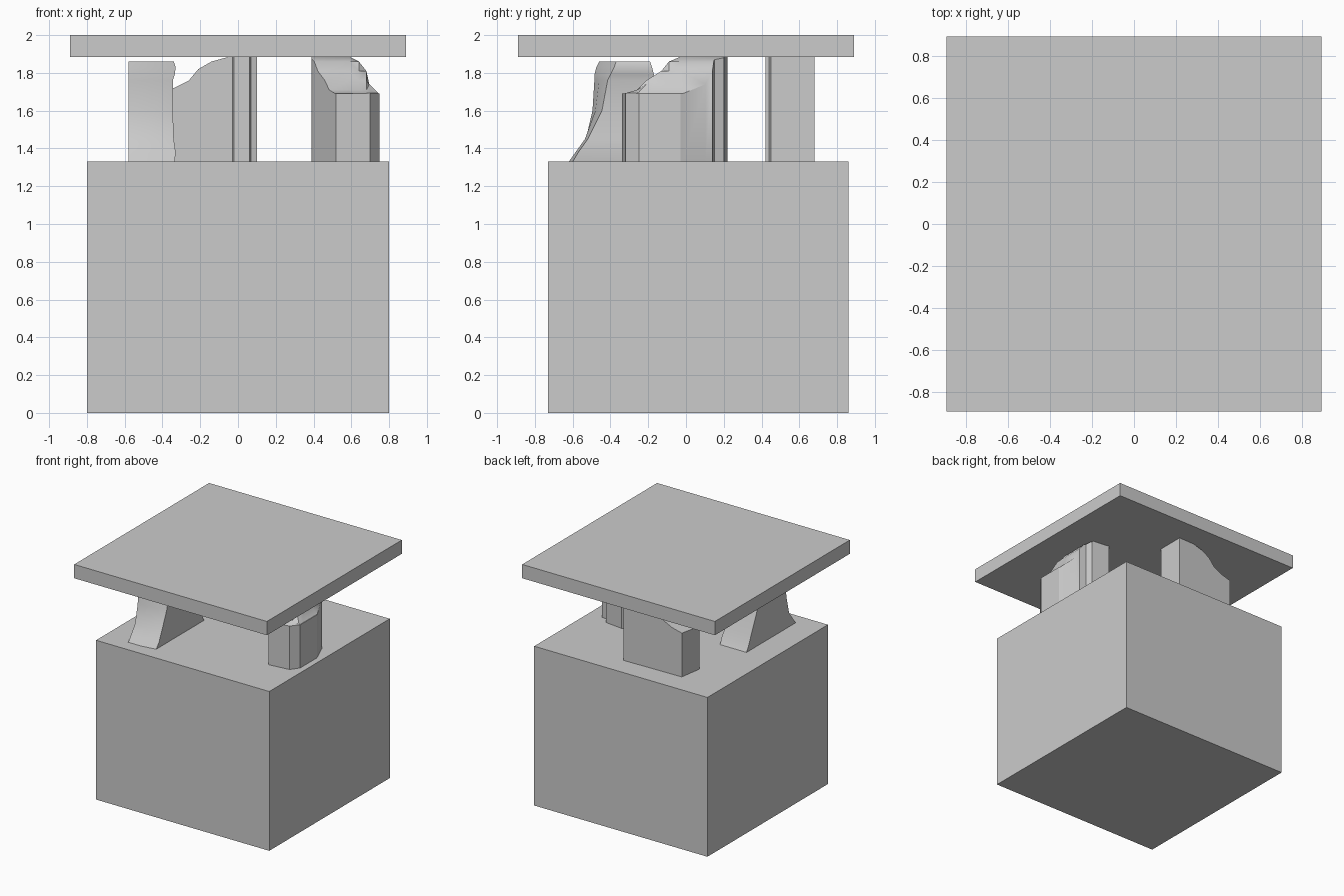
import bpy, bmesh, math
from mathutils import Vector

if "Cube" in bpy.data.objects:
    bpy.data.objects.remove(bpy.data.objects["Cube"])

BASE_TOP, SLAB_BOTTOM, TOP = 1.33, 1.885, 2.0


def finish(name, bm, smooth=True):
    bmesh.ops.recalc_face_normals(bm, faces=bm.faces)
    me = bpy.data.meshes.new(name)
    bm.to_mesh(me)
    bm.free()
    ob = bpy.data.objects.new(name, me)
    bpy.context.collection.objects.link(ob)
    if smooth:
        bpy.ops.object.select_all(action='DESELECT')
        ob.select_set(True)
        bpy.context.view_layer.objects.active = ob
        bpy.ops.object.shade_smooth_by_angle(angle=math.radians(35))
    return ob


def box(name, lo, hi):
    bm = bmesh.new()
    bmesh.ops.create_cube(bm, size=1)
    for v in bm.verts:
        v.co = Vector([l + (c + 0.5) * (h - l) for l, h, c in zip(lo, hi, v.co)])
    return finish(name, bm, False)


def height(profile, t):
    if t <= profile[0][0]:
        return profile[0][1]
    for (a, za), (b, zb) in zip(profile, profile[1:]):
        if t <= b:
            return za + (zb - za) * (t - a) / (b - a)
    return profile[-1][1]


def rock(name, plan, slopes):
    """Prism of a ground plan, sliced and lowered to one broken profile per axis."""
    bm = bmesh.new()
    rings = [[bm.verts.new((x, y, z)) for x, y in plan] for z in (BASE_TOP, SLAB_BOTTOM)]
    bm.faces.new(rings[0][::-1])
    bm.faces.new(rings[1])
    n = len(plan)
    for i in range(n):
        j = (i + 1) % n
        bm.faces.new((rings[0][i], rings[0][j], rings[1][j], rings[1][i]))
    for axis, profile in slopes.items():
        normal = Vector((axis == 0, axis == 1, 0))
        for t, _ in profile:
            bmesh.ops.bisect_plane(bm, geom=bm.verts[:] + bm.edges[:] + bm.faces[:],
                                   plane_co=normal * t, plane_no=normal)
    for v in bm.verts:
        if v.co.z > 1.8:
            v.co.z = min(height(p, v.co[a]) for a, p in slopes.items())
    bmesh.ops.triangulate(bm, faces=[f for f in bm.faces if abs(f.normal.z) > 0.3 or len(f.verts) > 4])
    return finish(name, bm)


# Pedestal and top slab
box("pedestal_block", (-0.8, -0.73, 0), (0.8, 0.86, BASE_TOP))
box("top_slab", (-0.89, -0.89, SLAB_BOTTOM), (0.89, 0.89, TOP))

# Right support stone, broken down towards the front and right
rock("right_stone",
     [(0.52, -0.34), (0.70, -0.32), (0.75, -0.25), (0.75, -0.03), (0.68, 0.14),
      (0.62, 0.15), (0.60, 0.20), (0.44, 0.22), (0.39, 0.16), (0.39, -0.06)],
     {1: [(-0.33, 1.69), (-0.26, 1.71), (-0.21, 1.76), (-0.13, 1.81), (-0.09, 1.86), (-0.03, 1.885)],
      0: [(0.59, 1.885), (0.64, 1.86), (0.68, 1.81), (0.695, 1.74), (0.745, 1.69)]})

# Back support stone, broken down towards the left
rock("back_stone",
     [(-0.43, 0.67), (-0.46, 0.48), (-0.35, 0.43), (-0.03, 0.45), (-0.02, 0.42),
      (0.06, 0.42), (0.07, 0.44), (0.10, 0.45), (0.10, 0.68)],
     {0: [(-0.45, 1.69), (-0.34, 1.72), (-0.26, 1.76), (-0.21, 1.82), (-0.14, 1.86), (-0.05, 1.885)]})

# Left support stone: flared wedge, rows of z, front left y, front right y, back y, right x
rows = [(1.33, -0.62, -0.60, 0.03, -0.335), (1.38, -0.58, -0.57, 0.00, -0.33),
        (1.45, -0.53, -0.52, -0.03, -0.34), (1.60, -0.495, -0.445, -0.10, -0.345),
        (1.76, -0.485, -0.415, -0.15, -0.345), (1.79, -0.485, -0.40, -0.17, -0.335),
        (1.83, -0.475, -0.38, -0.18, -0.33), (1.86, -0.46, -0.37, -0.19, -0.34)]
bm = bmesh.new()
rings = [[bm.verts.new(p) for p in ((-0.58, fl, z), (-0.46, (fl + fr) / 2 - 0.01, z), (xr, fr, z),
                                    (xr, bk, z), (-0.58, bk, z))]
         for z, fl, fr, bk, xr in rows]
bm.faces.new(rings[0][::-1])
bm.faces.new(rings[-1])
for a, b in zip(rings, rings[1:]):
    for i in range(5):
        j = (i + 1) % 5
        bm.faces.new((a[i], a[j], b[j], b[i]))
finish("left_stone", bm)
